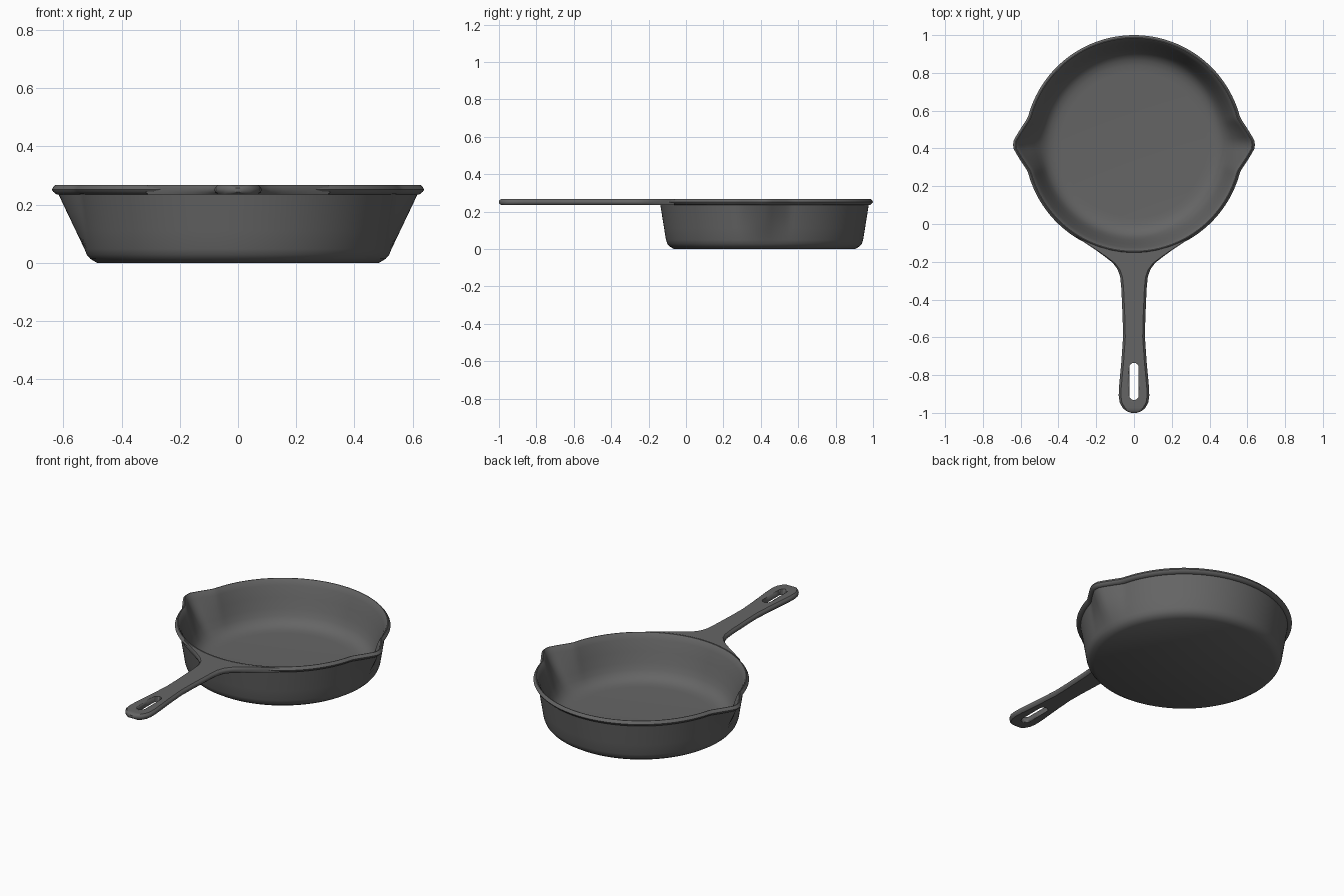
import bpy, bmesh, math

if "Cube" in bpy.data.objects:
    bpy.data.objects.remove(bpy.data.objects["Cube"])

CY = 0.42      # centre of the pan bowl
SEG = 192

iron = bpy.data.materials.new("dark_iron")
iron.diffuse_color = (0.13, 0.13, 0.13, 1)
iron.use_nodes = True
iron.node_tree.nodes["Principled BSDF"].inputs["Base Color"].default_value = iron.diffuse_color


def finish(name, bm, angle=40):
    bmesh.ops.recalc_face_normals(bm, faces=bm.faces[:])
    me = bpy.data.meshes.new(name)
    bm.to_mesh(me)
    bm.free()
    ob = bpy.data.objects.new(name, me)
    bpy.context.collection.objects.link(ob)
    me.materials.append(iron)
    me.shade_smooth()
    me.set_sharp_from_angle(angle=math.radians(angle))
    return ob


def loft(bm, rings, caps=True):
    # Skin closed rings, optionally capping both ends
    vs = [[bm.verts.new(p) for p in r] for r in rings]
    n = len(vs[0])
    for a, b in zip(vs, vs[1:]):
        for i in range(n):
            j = (i + 1) % n
            bm.faces.new((a[i], a[j], b[j], b[i]))
    if caps:
        bm.faces.new(vs[0])
        bm.faces.new(vs[-1])
    return vs


def spout(a):
    # Pouring lip bump, one on each side
    d = math.degrees(math.asin(min(1, abs(math.sin(a)))))
    f = max(0, min(1, 1.12 * (1 - d / 14.5)))
    return 0.06 * f ** 1.2


# Bowl: outside wall, lip, inside wall, floor
profile = [(0.485, 0), (0.508, 0.014), (0.520, 0.028), (0.527, 0.048),
           (0.537, 0.110), (0.547, 0.172), (0.557, 0.235), (0.566, 0.236),
           (0.576, 0.245), (0.580, 0.252), (0.576, 0.259), (0.568, 0.268),
           (0.564, 0.268), (0.558, 0.262), (0.545, 0.235), (0.525, 0.172),
           (0.505, 0.115), (0.490, 0.078), (0.472, 0.053), (0.448, 0.037),
           (0.420, 0.029), (0.385, 0.026)]
rings = []
for r, z in profile:
    w = min(1, max(0, (z - 0.045) / 0.19))
    ring = []
    for i in range(SEG):
        a = 2 * math.pi * i / SEG
        rr = r + spout(a) * w
        ring.append((rr * math.cos(a), CY + rr * math.sin(a), z))
    rings.append(ring)
bm = bmesh.new()
loft(bm, rings)
finish("pan_bowl", bm)

# Handle: stations of half width, edge y, centre y, half thickness
T = 0.0168
stations = [(0.32, -0.058, -0.152, T), (0.25, -0.106, -0.163, T),
            (0.205, -0.136, -0.175, T), (0.155, -0.172, -0.192, T),
            (0.113, -0.205, -0.216, T),
            (0.087, -0.24, -0.245, T), (0.073, -0.28, -0.28, T),
            (0.067, -0.34, -0.34, T), (0.060, -0.5, -0.5, T),
            (0.058, -0.6, -0.6, T), (0.067, -0.73, -0.73, T),
            (0.080, -0.87, -0.87, T), (0.081, -0.91, -0.91, T),
            (0.076, -0.945, -0.945, T), (0.060, -0.973, -0.973, T),
            (0.044, -0.988, -0.988, T * 0.95), (0.024, -0.997, -0.997, T * 0.6),
            (0.014, -1.0, -1.0, T * 0.4)]
ZM = 0.251
COLS = [k / 5 for k in range(-5, 6)]
rings = []
for w, ye, yc, t in stations:
    c = min(0.012, w * 0.4)

    def pt(x, z):
        return (x, ye + (yc - ye) * (1 - (x / w) ** 2), z)
    ring = [pt(k * (w - c), ZM + t) for k in COLS]
    ring += [pt(w - c * 0.2, ZM + t * 0.5), pt(w, ZM), pt(w - c * 0.2, ZM - t * 0.5)]
    ring += [pt(k * (w - c), ZM - t) for k in reversed(COLS)]
    ring += [pt(-w + c * 0.2, ZM - t * 0.5), pt(-w, ZM), pt(-w + c * 0.2, ZM + t * 0.5)]
    rings.append(ring)
bm = bmesh.new()
vs = loft(bm, rings, caps=False)
bm.faces.new(vs[-1])
# Curved inner end is closed in strips so it follows the rim
v, n = vs[0], len(COLS)
for k in range(n - 1):
    bm.faces.new((v[k], v[k + 1], v[2 * n + 1 - k], v[2 * n + 2 - k]))
bm.faces.new(v[n - 1:n + 4])
bm.faces.new(v[2 * n + 2:] + [v[0]])
handle = finish("handle", bm)

# Hanging slot cut through the handle
R, Y0, Y1 = 0.025, -0.907, -0.76
outline = []
for k in range(26):
    a = math.pi * (k % 13) / 12 + (math.pi if k >= 13 else 0)
    outline.append((R * math.cos(a), (Y1 if k < 13 else Y0) + R * math.sin(a)))
bm = bmesh.new()
loft(bm, [[(x, y, z) for x, y in outline] for z in (0.15, 0.35)])
cutter = finish("slot_cutter", bm)
cutter.hide_render = True
cutter.display_type = 'WIRE'
mod = handle.modifiers.new("slot", 'BOOLEAN')
mod.operation = 'DIFFERENCE'
mod.solver = 'EXACT'
mod.object = cutter
